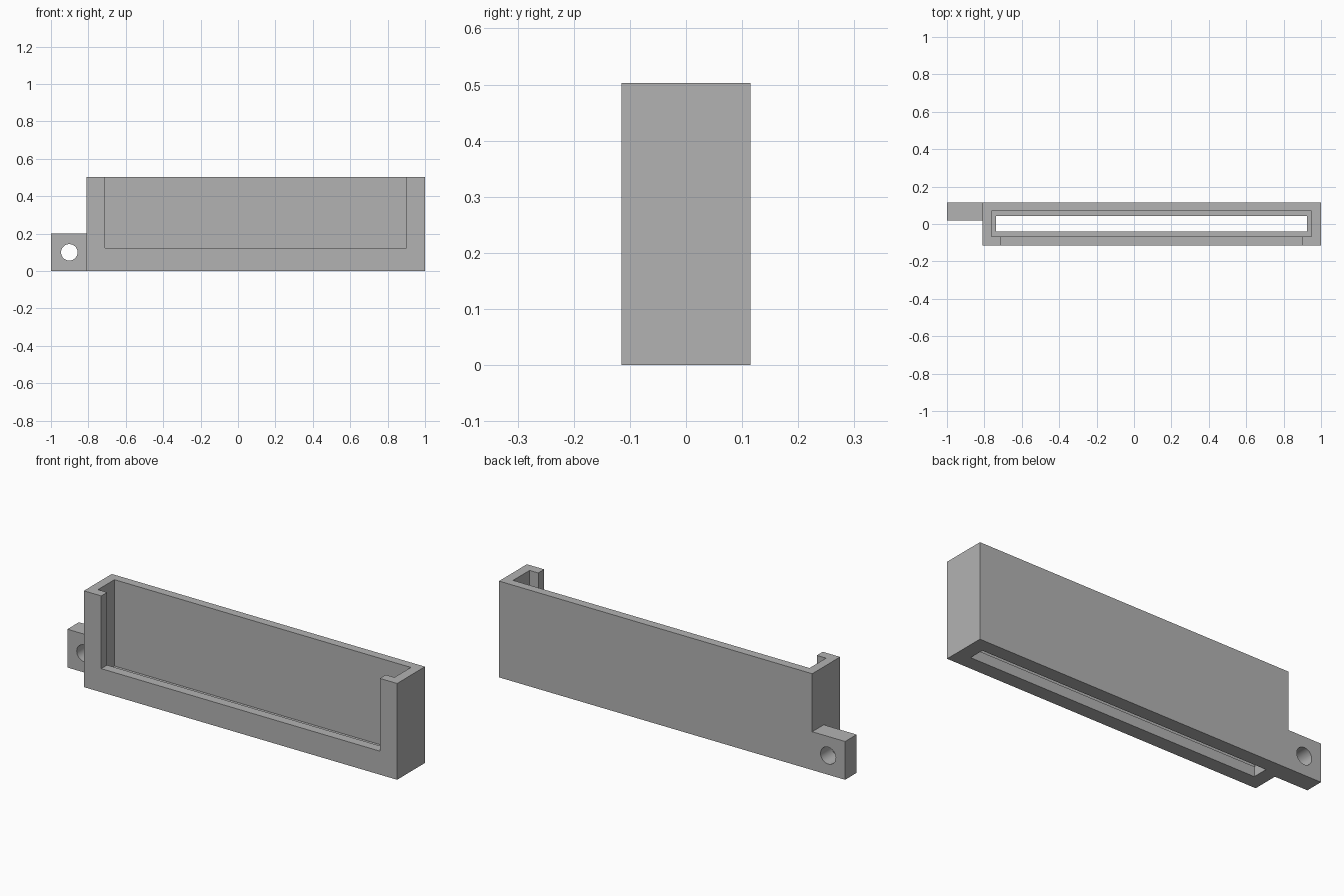
import bpy
import bmesh
from mathutils import Matrix, Vector

default_cube = bpy.data.objects.get("Cube")
if default_cube:
    bpy.data.objects.remove(default_cube, do_unlink=True)

grey = bpy.data.materials.new("plain_grey")
grey.use_nodes = True
colour = (0.45, 0.45, 0.45, 1)
grey.diffuse_color = colour
grey.node_tree.nodes["Principled BSDF"].inputs["Base Color"].default_value = colour


def finish(name, bm):
    mesh = bpy.data.meshes.new(name)
    bm.to_mesh(mesh)
    bm.free()
    mesh.materials.append(grey)
    obj = bpy.data.objects.new(name, mesh)
    bpy.context.collection.objects.link(obj)
    return obj


def box(name, low, high):
    low, high = Vector(low), Vector(high)
    bm = bmesh.new()
    place = Matrix.Translation((low + high) / 2) @ Matrix.Diagonal((*(high - low), 1))
    bmesh.ops.create_cube(bm, size=1, matrix=place)
    return finish(name, bm)


def rod(name, centre, radius, depth):
    bm = bmesh.new()
    place = Matrix.Translation(centre) @ Matrix.Rotation(1.5707963, 4, "X")
    bmesh.ops.create_cone(bm, cap_ends=True, segments=48, radius1=radius,
                          radius2=radius, depth=depth, matrix=place)
    return finish(name, bm)


def combine(target, tool, operation):
    mod = target.modifiers.new(tool.name, "BOOLEAN")
    mod.operation = operation
    mod.solver = "EXACT"
    mod.object = tool
    bpy.context.view_layer.objects.active = target
    bpy.ops.object.modifier_apply(modifier=mod.name)
    bpy.data.objects.remove(tool, do_unlink=True)


# Outer shell with the mounting tab joined flush to its back
holder = box("holder_body", (-0.81, -0.115, 0), (1, 0.115, 0.503))
tab = box("mounting_tab", (-1, 0.02, 0), (-0.79, 0.115, 0.2))
combine(holder, tab, "UNION")

# Inner pocket, slot through the floor, open front window and screw hole
cutters = [
    box("pocket", (-0.763, -0.066, 0.052), (0.95, 0.07, 0.7)),
    box("floor_slot", (-0.738, -0.039, -0.1), (0.925, 0.043, 0.2)),
    box("front_window", (-0.71, -0.2, 0.123), (0.9, 0, 0.7)),
    rod("screw_hole", (-0.902, 0.07, 0.1), 0.044, 0.3),
]
for cutter in cutters:
    combine(holder, cutter, "DIFFERENCE")

# Smooth only the round hole
bpy.ops.object.select_all(action="DESELECT")
holder.select_set(True)
bpy.context.view_layer.objects.active = holder
bpy.ops.object.shade_smooth_by_angle(angle=0.5)
